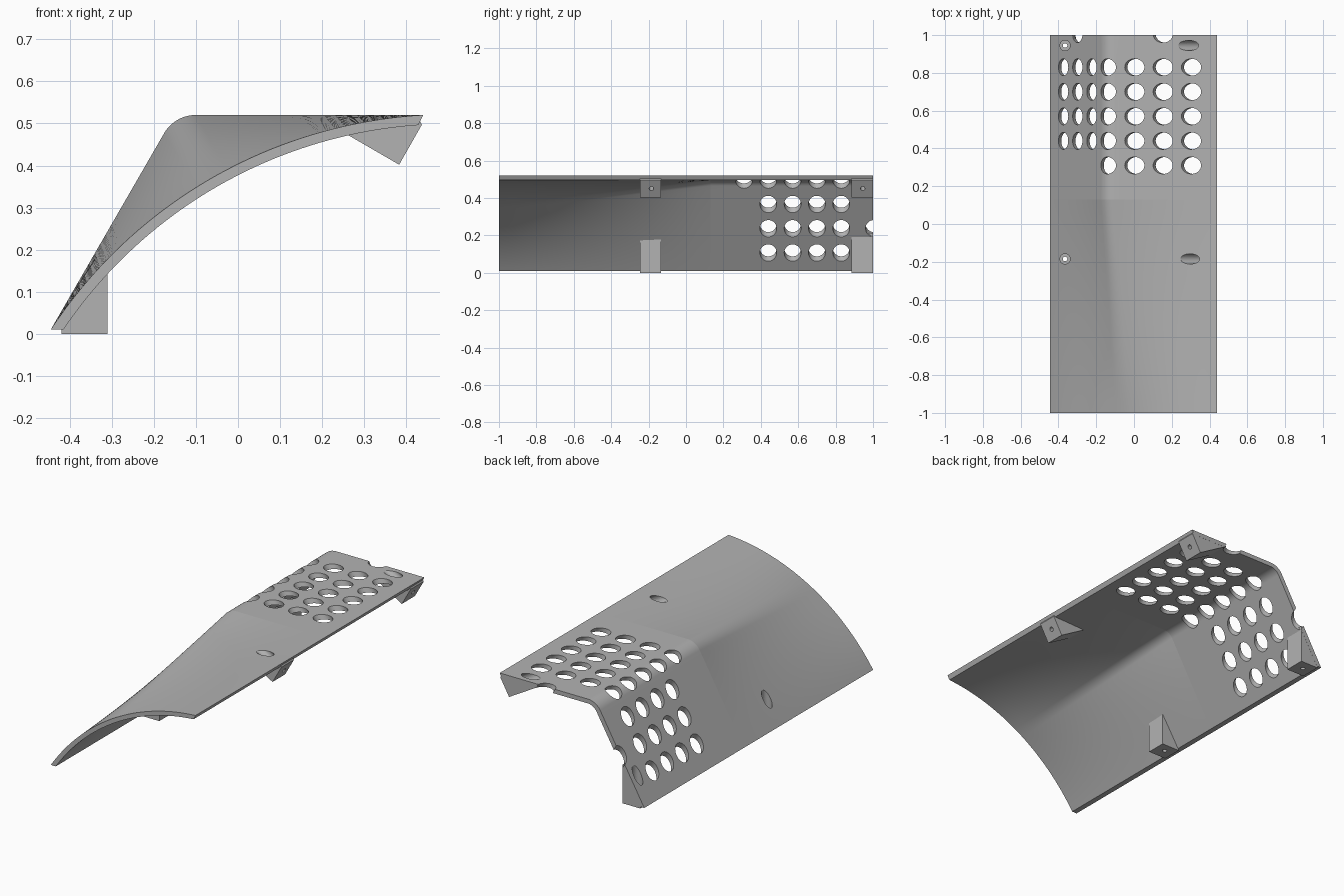
import bpy, bmesh, math
from mathutils import Vector, Matrix

cube = bpy.data.objects.get("Cube")
if cube:
    bpy.data.objects.remove(cube)

grey = bpy.data.materials.new("plain grey")
grey.use_nodes = True
grey.diffuse_color = (0.45, 0.45, 0.45, 1)
grey.node_tree.nodes["Principled BSDF"].inputs["Base Color"].default_value = grey.diffuse_color

SLOPE = math.radians(60)
BEND_Y = 0.13                       # where the taper meets the straight section
DRILL = Vector((-0.5, 0, 0.866))    # direction of the vent holes
ALONG = Vector((0.866, 0, 0.5))     # row direction of the vent holes
MIDDLE = Vector((0, 0, 0.265))


def make_object(name, bm):
    bmesh.ops.recalc_face_normals(bm, faces=bm.faces)
    mesh = bpy.data.meshes.new(name)
    bm.to_mesh(mesh)
    bm.free()
    mesh.materials.append(grey)
    obj = bpy.data.objects.new(name, mesh)
    bpy.context.collection.objects.link(obj)
    return obj


def bent_profile(p, q, tangent):
    """Sloped line, fillet and flat line from p to q, as (x, z) points."""
    corner = Vector((p.x + (q.y - p.y) / math.tan(SLOPE), q.y))
    radius = tangent / math.tan(SLOPE / 2)
    start = corner - tangent * Vector((math.cos(SLOPE), math.sin(SLOPE)))
    centre = corner + Vector((tangent, -radius))
    pts = [p.lerp(start, i / 20) for i in range(20)]
    for i in range(17):
        a = math.pi / 2 + SLOPE * (1 - i / 16)
        pts.append(centre + radius * Vector((math.cos(a), math.sin(a))))
    end = pts[-1]
    return pts + [end.lerp(q, i / 20) for i in range(1, 21)]


def arc_profile(p, q, rise, spacing):
    """Arc from p to q, divided in the same proportions as another profile."""
    lengths = [0]
    for a, b in zip(spacing, spacing[1:]):
        lengths.append(lengths[-1] + (b - a).length)
    chord = q - p
    half = chord.length / 2
    radius = (half ** 2 + rise ** 2) / (2 * rise)
    up = Vector((-chord.y, chord.x)).normalized()
    centre = (p + q) / 2 + up * (rise - radius)
    sweep = math.asin(half / radius)
    pts = []
    for s in lengths:
        a = sweep * (2 * s / lengths[-1] - 1)
        pts.append(centre + radius * (math.cos(a) * up + math.sin(a) * chord.normalized()))
    return pts


# Profiles: outer skin forwards, inner skin backwards, giving a closed loop
outer = (Vector((-0.445, 0.01)), Vector((0.44, 0.52)))
inner = (Vector((-0.415, 0.01)), Vector((0.428, 0.496)))
bent_out = bent_profile(*outer, 0.05)
bent_in = bent_profile(*inner, 0.036)
bent = bent_out + bent_in[::-1]
arched = (arc_profile(*outer, 0.121, bent_out)
          + arc_profile(*inner, 0.112, bent_in)[::-1])

# Shell: loft from the arched front to the bent back
bm = bmesh.new()
stations = [(-1 + (BEND_Y + 1) * i / 16, i / 16) for i in range(17)] + [(1, 1)]
rings = []
for y, t in stations:
    loop = [a.lerp(b, t) for a, b in zip(arched, bent)]
    rings.append([bm.verts.new((v.x, y, v.y)) for v in loop])
count = len(bent)
for a, b in zip(rings, rings[1:]):
    for i in range(count):
        j = (i + 1) % count
        bm.faces.new((a[i], a[j], b[j], b[i]))
for ring in (rings[0], rings[-1]):
    for i in range(count // 2 - 1):
        k = count - 1 - i
        bm.faces.new((ring[i], ring[i + 1], ring[k - 1], ring[k]))
shell = make_object("shell", bm)


def prism(name, profile, y0, y1):
    """Extrude an (x, z) profile along y."""
    bm = bmesh.new()
    face = bm.faces.new([bm.verts.new((x, y0, z)) for x, z in profile])
    result = bmesh.ops.extrude_face_region(bm, geom=[face])
    moved = [v for v in result["geom"] if isinstance(v, bmesh.types.BMVert)]
    bmesh.ops.translate(bm, vec=(0, y1 - y0, 0), verts=moved)
    return make_object(name, bm)


# Mounting brackets, a front pair and a back pair
brackets = []
for place, y0, y1, top in (("front", -0.245, -0.135, 0.2), ("back", 0.885, 0.9995, 0.213)):
    foot = [(-0.42, 0), (-0.31, 0), (-0.31, top), (-0.42, top - 0.19)]
    wedge = [(0.383, 0.402), (0.437, 0.497), (0.43, 0.51), (0.205, 0.505)]
    brackets.append(prism(place + "_right_bracket", foot, y0, y1))
    brackets.append(prism(place + "_left_bracket", wedge, y0, y1))


def drill(bm, start, direction, length, radius, sides=48):
    """Add a cylinder from start along direction."""
    direction = direction.normalized()
    turn = direction.to_track_quat('Z', 'Y').to_matrix().to_4x4()
    bmesh.ops.create_cone(bm, cap_ends=True, segments=sides, radius1=radius, radius2=radius,
                          depth=length,
                          matrix=Matrix.Translation(start + direction * length / 2) @ turn)


def cutter(name, bm):
    obj = make_object(name, bm)
    obj.hide_render = True
    return obj


# Vent holes: a regular grid plus two notches in the back edge
bm = bmesh.new()
vents = [(c, r) for c in range(-3, 4) for r in range(5) if c >= 0 or r > 0]
spots = [(0.13 * c, 0.31 + 0.13 * r) for c, r in vents]
spots += [(-0.26, 1.005), (0.26, 1.005)]
for u, y in spots:
    drill(bm, MIDDLE + ALONG * u + Vector((0, y, 0)) - DRILL * 0.1, DRILL, 0.5, 0.045)
vent_cutter = cutter("vent_cutter", bm)

# Screw holes: a thin through hole and a wide recess for each bracket
thin, wide = bmesh.new(), bmesh.new()
for y in (-0.185, 0.945):
    for base, axis in ((Vector((-0.365, y, 0)), Vector((0, 0, 1))),
                       (Vector((0.41, y, 0.45)), Vector((-0.866, 0, 0.5)))):
        drill(thin, base - axis * 0.02, axis, 0.3, 0.012, 24)
        drill(wide, base + axis * 0.05, axis, 0.25, 0.027, 32)
screw_cutter = cutter("screw_cutter", thin)
recess_cutter = cutter("recess_cutter", wide)


def cut(obj, tools):
    bpy.ops.object.select_all(action='DESELECT')
    obj.select_set(True)
    bpy.context.view_layer.objects.active = obj
    for tool in tools:
        mod = obj.modifiers.new("cut", 'BOOLEAN')
        mod.operation = 'DIFFERENCE'
        mod.solver = 'EXACT'
        mod.object = tool
        bpy.ops.object.modifier_apply(modifier=mod.name)
    # Keep the crease at the taper crisp
    verts = obj.data.vertices
    for edge in obj.data.edges:
        if all(abs(verts[i].co.y - BEND_Y) < 1e-4 for i in edge.vertices):
            edge.use_edge_sharp = True
    bpy.ops.object.shade_smooth_by_angle(angle=math.radians(30), keep_sharp_edges=True)


cut(shell, (vent_cutter, recess_cutter, screw_cutter))
for bracket in brackets:
    cut(bracket, (recess_cutter, screw_cutter))
for tool in (vent_cutter, screw_cutter, recess_cutter):
    bpy.data.objects.remove(tool)
